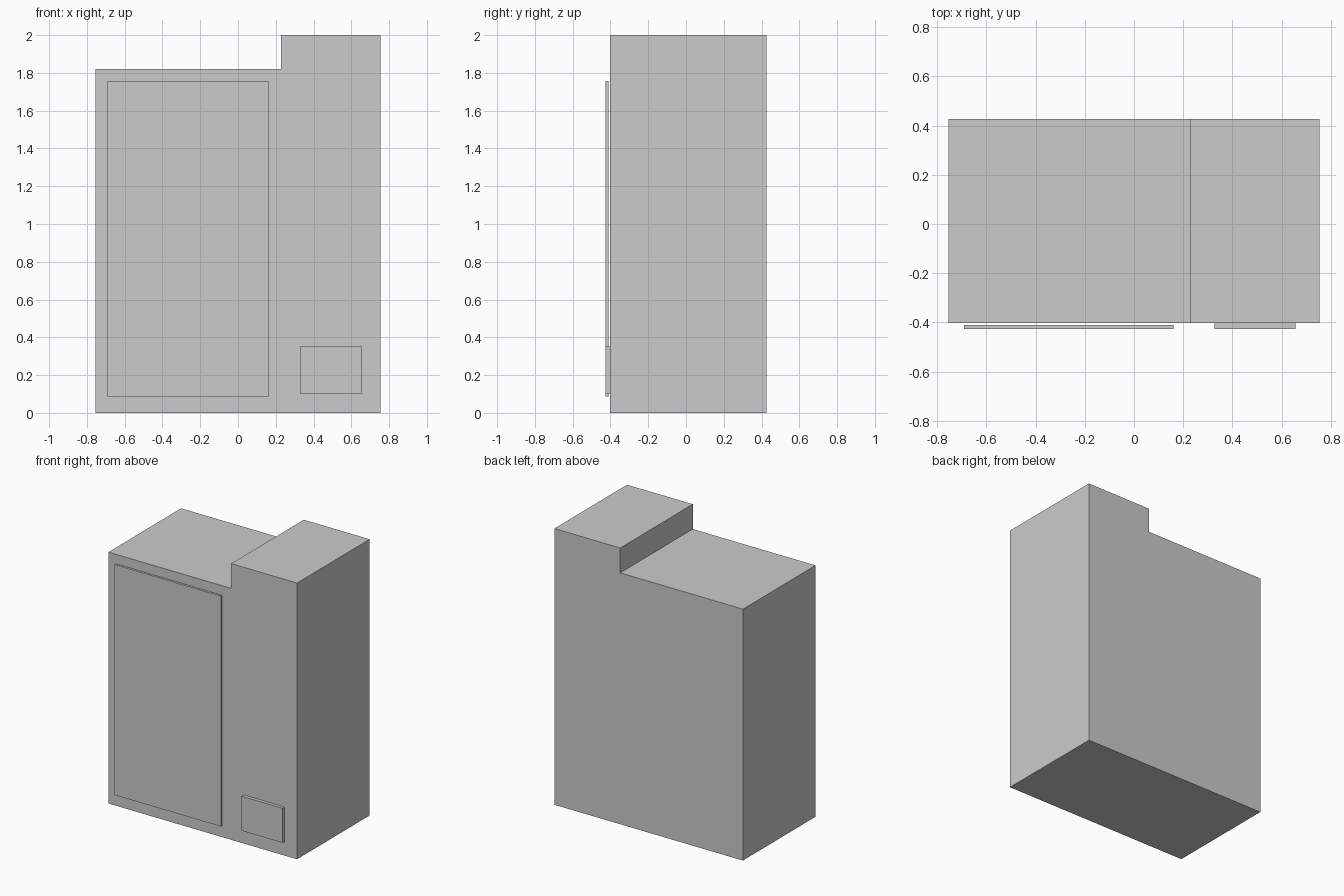
import bpy
import bmesh
from mathutils import Vector

cube = bpy.data.objects.get("Cube")
if cube:
    bpy.data.objects.remove(cube, do_unlink=True)

# One plain grey for every part
grey = bpy.data.materials.new("plain_grey")
grey.use_nodes = True
colour = (0.6, 0.6, 0.6, 1)
grey.diffuse_color = colour
grey.node_tree.nodes["Principled BSDF"].inputs["Base Color"].default_value = colour


def extrude_profile(name, profile, y_front, y_back):
    """Extrude a front outline of (x, z) points from y_front to y_back."""
    bm = bmesh.new()
    face = bm.faces.new([bm.verts.new((x, y_front, z)) for x, z in profile])
    result = bmesh.ops.extrude_face_region(bm, geom=[face], use_keep_orig=True)
    moved = [v for v in result["geom"] if isinstance(v, bmesh.types.BMVert)]
    bmesh.ops.translate(bm, verts=moved, vec=Vector((0, y_back - y_front, 0)))
    bmesh.ops.recalc_face_normals(bm, faces=bm.faces)
    mesh = bpy.data.meshes.new(name)
    bm.to_mesh(mesh)
    bm.free()
    mesh.materials.append(grey)
    obj = bpy.data.objects.new(name, mesh)
    bpy.context.collection.objects.link(obj)
    return obj


def rectangle(x1, x2, z1, z2):
    return [(x1, z1), (x2, z1), (x2, z2), (x1, z2)]


half_width, step_x, step_z, height = 0.755, 0.228, 1.82, 2.0
front, back = -0.403, 0.427

# Cabinet body with a raised column on its left side
extrude_profile("cabinet_body", [
    (-half_width, 0), (half_width, 0), (half_width, height),
    (step_x, height), (step_x, step_z), (-half_width, step_z),
], front, back)

# Large front panel, standing slightly clear of the body
extrude_profile("front_panel", rectangle(-0.691, 0.161, 0.088, 1.756), -0.427, -0.411)

# Small box low on the column
extrude_profile("small_front_box", rectangle(0.328, 0.656, 0.102, 0.352), -0.427, front)
